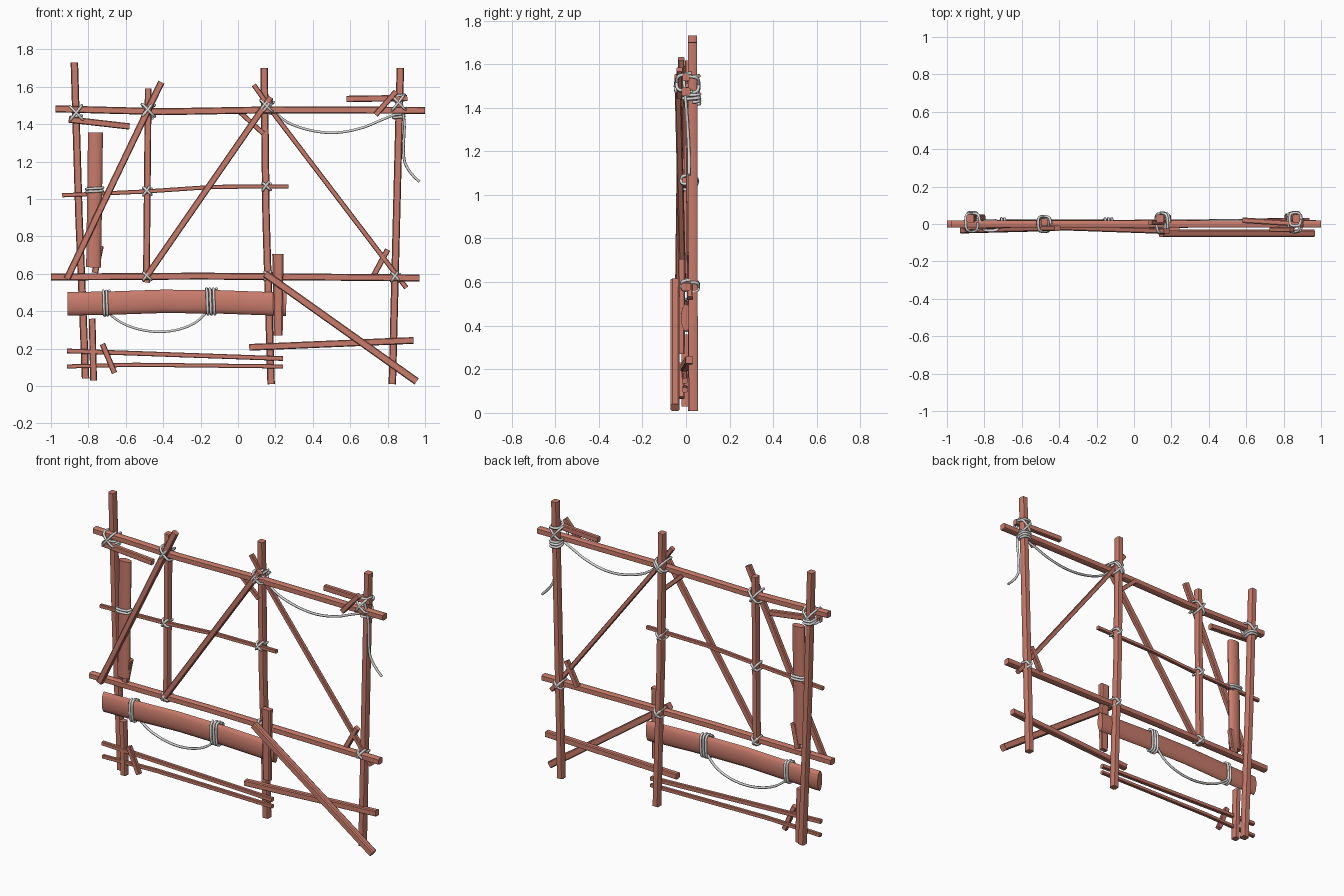
import bpy, bmesh, math
from mathutils import Vector

if "Cube" in bpy.data.objects:
    bpy.data.objects.remove(bpy.data.objects["Cube"])


def material(name, rgb):
    m = bpy.data.materials.new(name)
    m.use_nodes = True
    m.diffuse_color = (*rgb, 1)
    m.node_tree.nodes["Principled BSDF"].inputs["Base Color"].default_value = (*rgb, 1)
    return m


WOOD = material("red brown wood", (0.58, 0.2, 0.148))
ROPE = material("grey rope", (0.7, 0.7, 0.69))
UP = Vector((0, 1, 0))

# Cross-sections: hewn square with cut corners, and a round one
HEWN = [(1, -.65), (1, .65), (.75, 1), (-.75, 1), (-1, .65), (-1, -.65), (-.75, -1), (.75, -1)]
ROUND = [(math.cos(math.tau * k / 14), math.sin(math.tau * k / 14)) for k in range(14)]


def select(ob):
    bpy.ops.object.select_all(action='DESELECT')
    ob.select_set(True)
    bpy.context.view_layer.objects.active = ob


def stick(name, points, width, depth=None, taper=1.0, section=HEWN):
    """Pole through (x, y, z) points, width across the face, depth along y."""
    depth = depth or width
    pts = [Vector(p) for p in points]
    bm = bmesh.new()
    rings = []
    for i, p in enumerate(pts):
        t = (pts[min(i + 1, len(pts) - 1)] - pts[max(i - 1, 0)]).normalized()
        n = t.cross(UP).normalized()
        f = 1 + (taper - 1) * i / (len(pts) - 1)
        rings.append([bm.verts.new(p + (n * a * width + UP * b * depth) * f / 2) for a, b in section])
    for r0, r1 in zip(rings, rings[1:]):
        for k in range(len(section)):
            j = (k + 1) % len(section)
            bm.faces.new((r0[k], r0[j], r1[j], r1[k]))
    bm.faces.new(rings[0])
    bm.faces.new(rings[-1])
    bmesh.ops.recalc_face_normals(bm, faces=bm.faces)
    me = bpy.data.meshes.new(name)
    bm.to_mesh(me)
    bm.free()
    me.materials.append(WOOD)
    ob = bpy.data.objects.new(name, me)
    bpy.context.collection.objects.link(ob)
    select(ob)
    bpy.ops.object.shade_smooth_by_angle(angle=math.radians(35))


def rope(name, points, radius=0.0075):
    cu = bpy.data.curves.new(name, 'CURVE')
    cu.dimensions = '3D'
    cu.bevel_depth = radius
    cu.bevel_resolution = 1
    cu.resolution_u = 4
    cu.use_fill_caps = True
    sp = cu.splines.new('NURBS')
    sp.points.add(len(points) - 1)
    for q, p in zip(sp.points, points):
        q.co = (*p, 1)
    sp.order_u = 3
    sp.use_endpoint_u = True
    cu.materials.append(ROPE)
    ob = bpy.data.objects.new(name, cu)
    bpy.context.collection.objects.link(ob)
    select(ob)
    bpy.ops.object.convert(target='MESH')


def coil(name, centre, angle, half, deep, turns=2, pitch=0.016):
    """Rope wound round a pole; angle is the direction of the visible strands."""
    u = Vector((math.cos(angle), 0, math.sin(angle)))
    n = Vector((-u.z, 0, u.x))
    steps = 12
    pts = []
    for i in range(turns * steps + 1):
        a = math.tau * i / steps
        c, s = math.cos(a), math.sin(a)
        c = math.copysign(abs(c) ** 0.6, c)
        s = math.copysign(abs(s) ** 0.6, s)
        pts.append(Vector(centre) + u * half * c + UP * deep * s
                   + n * pitch * (i / steps - turns / 2))
    rope(name, pts)


def lashing(name, x, z, half, deep, y, turns):
    """Two crossing coils; the first may have an extra turn."""
    coil(name + "_rising", (x, y, z), 0.85, half, deep, turns)
    coil(name + "_falling", (x, y, z), -0.85, half, deep, 1)


# Upright posts
stick("right_post", [(-.875, .03, 1.73), (-.85, .03, .9), (-.815, .03, .04)], .04, .042)
stick("inner_short_post", [(-.48, .01, 1.59), (-.49, .01, .555)], .036, .04)
stick("centre_post", [(.14, .03, 1.70), (.15, .03, .9), (.177, .03, .01)], .04, .042)
stick("left_post", [(.868, .03, 1.70), (.845, .032, .8), (.825, .034, .01)], .04, .042)

# Long cross beams
stick("top_beam", [(-.975, 0, 1.482), (-.4, 0, 1.467), (.2, 0, 1.477), (1.0, 0, 1.474)], .037, .04)
stick("middle_beam", [(-1.0, 0, .583), (-.2, 0, .588), (.97, 0, .578)], .037, .04)
stick("thin_rail", [(-.94, .008, 1.02), (-.5, -.005, 1.04), (-.13, -.008, 1.065),
                    (.27, -.008, 1.068)], .022)

# Diagonal braces
stick("right_brace", [(-.915, -.035, .573), (-.41, -.022, 1.625)], .036, .03)
stick("centre_brace", [(-.49, -.015, .585), (.175, -.038, 1.545)], .034, .03)
stick("left_brace", [(.085, .008, 1.61), (.2, .01, 1.445), (.9, .018, .525)], .026)
stick("low_brace", [(.145, -.05, .60), (.955, -.05, .025)], .04, .04)

# Lower rails
stick("low_left_rail", [(.06, -.008, .207), (.938, .015, .244)], .036)
stick("upper_foot_rail", [(-.915, -.008, .188), (.24, -.005, .147)], .025)
stick("lower_foot_rail", [(-.915, -.005, .105), (-.55, -.005, .114), (.24, -.005, .105)], .022)

# Wide log and boards
stick("wide_log", [(-.912, 0, .44), (-.7, 0, .443), (-.4, 0, .453), (-.1, 0, .45),
                   (.258, 0, .437)], .125, .046, section=ROUND)
stick("tall_board", [(-.762, -.008, 1.355), (-.772, -.008, .635)], .08, .044, section=ROUND)
stick("tall_board_splinter", [(-.735, 0, .75), (-.765, 0, .605)], .035, .03)
stick("short_board", [(.213, -.02, .705), (.215, -.02, .27)], .06, .035, taper=.8)
stick("foot_board", [(-.78, .0, .36), (-.772, .0, .03)], .036, .04)

# Short broken pieces
stick("foot_stub", [(-.725, -.025, .225), (-.66, -.02, .07)], .03, .028)
stick("middle_stub", [(.725, .018, .59), (.80, .018, .73)], .03, .028)
stick("centre_stub", [(.135, .012, 1.35), (.01, .012, 1.465)], .026, .024)
stick("right_top_stub", [(-.905, -.02, 1.425), (-.58, .0, 1.388)], .034, .03)
stick("left_top_stub", [(.58, .02, 1.535), (.905, -.0, 1.54)], .034, .03)
stick("left_tilted_stub", [(.735, -.03, 1.45), (.845, -.03, 1.575)], .03, .028)

# Rope lashings at the main and the thin joints
for name, x, z, half, deep, y, turns in (
        ("right_top", -.865, 1.455, .055, .05, .008, 1), ("inner_top", -.482, 1.472, .048, .042, 0, 1),
        ("centre_top", .15, 1.495, .045, .055, .005, 2), ("left_top", .858, 1.51, .052, .052, .008, 1),
        ("inner_rail", -.487, 1.04, .028, .032, .005, 1), ("centre_rail", .15, 1.065, .028, .038, .015, 1),
        ("left_beam", .84, .582, .03, .04, .018, 1), ("centre_beam", .162, .587, .03, .04, .018, 1),
        ("inner_beam", -.488, .585, .028, .032, .005, 1)):
    lashing(name + "_lashing", x, z, half, deep, y, turns)

# Coils round posts, log and board
coil("right_post_coil", (-.865, .03, 1.43), 0, .03, .034, 2)
coil("left_post_coil", (.86, .03, 1.45), 0, .03, .034, 3)
coil("left_post_upper_coil", (.862, .025, 1.55), 0, .03, .036, 1)
coil("log_coil_right", (-.705, 0, .443), math.pi / 2, .067, .03, 2)
coil("log_coil_left", (-.142, 0, .452), math.pi / 2, .07, .03, 3, .018)
coil("board_coil", (-.767, -.008, 1.045), 0, .045, .029, 2)

# Hanging ropes
rope("log_hanging_rope", [(-.71, .02, .41), (-.66, .02, .355), (-.55, .02, .305), (-.42, .02, .285),
                          (-.29, .02, .305), (-.19, .02, .36), (-.16, .02, .41)])
rope("top_hanging_rope", [(.16, .0, 1.51), (.22, .01, 1.43), (.34, .015, 1.375), (.5, .02, 1.347),
                          (.66, .015, 1.375), (.77, .01, 1.425), (.86, .0, 1.46)])
rope("rope_tail", [(.87, -.01, 1.53), (.895, 0, 1.42), (.882, .01, 1.28), (.892, .015, 1.16),
                   (.97, .015, 1.092)])
